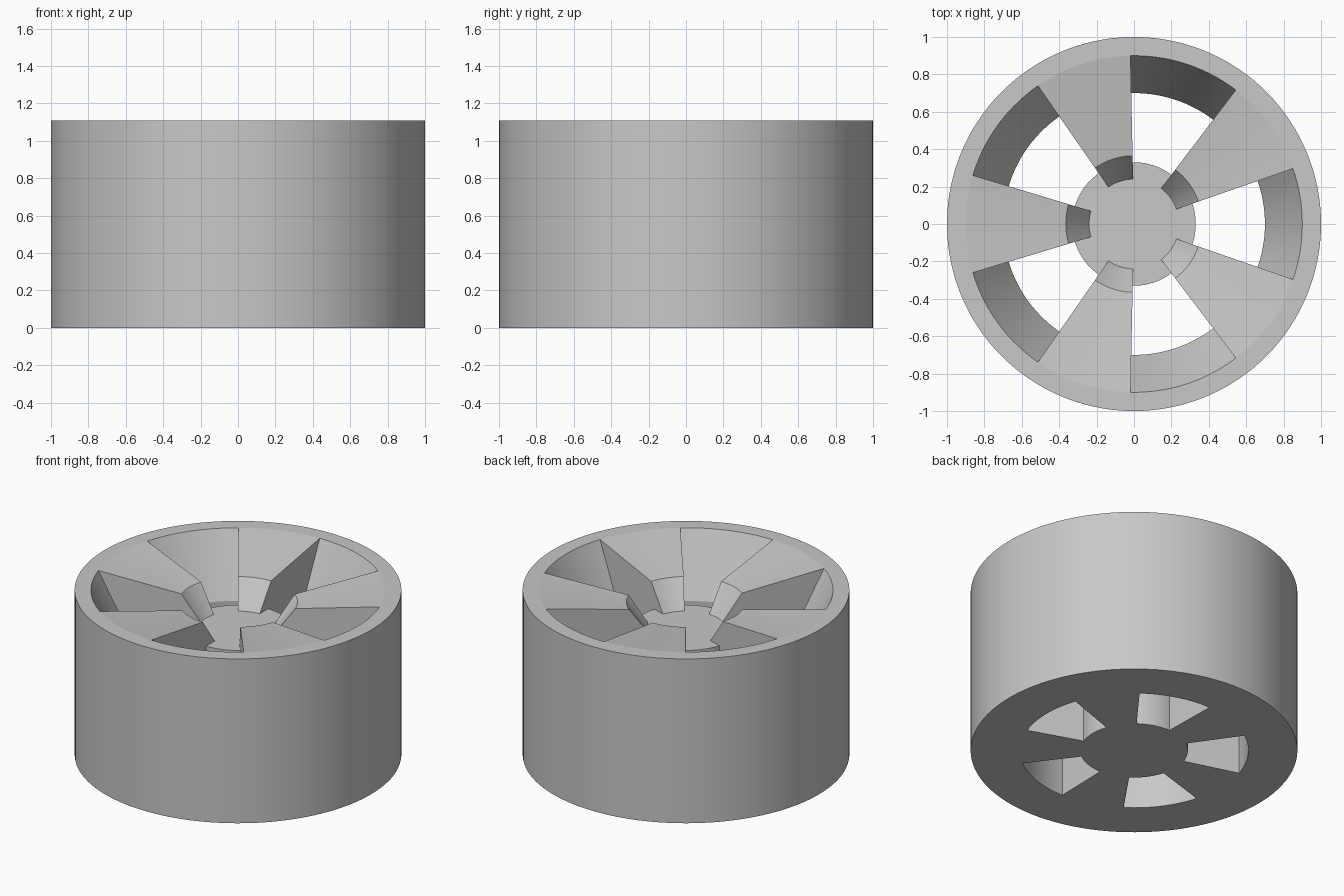
import bpy
import bmesh
from math import cos, sin, radians

cube = bpy.data.objects.get("Cube")
if cube:
    bpy.data.objects.remove(cube, do_unlink=True)

HEIGHT = 1.11
SPOKES = 5
HALF_WINDOW = radians(19.2)
PITCH = radians(360 / SPOKES)

# Key profile points as (radius, height)
axis_low, axis_top = (0, 0), (0, 0.855)
hub_low, hub_top = (0.33, 0), (0.33, 0.855)
spoke_foot, spoke_bend = (0.24, 0.855), (0.365, 1.03)
wall_low, wall_bend = (0.7, 0), (0.7, 0.71)
rim_in, rim_out, rim_low = (0.9, HEIGHT), (1, HEIGHT), (1, 0)

hub_profile = [axis_low, hub_low, hub_top, spoke_foot, axis_top]
ring_profile = [wall_low, rim_low, rim_out, rim_in, wall_bend, wall_low]
spoke_profile = [axis_low, hub_low, wall_low, rim_low, rim_out, rim_in,
                 spoke_bend, spoke_foot, axis_top]
side_profile = [hub_low, wall_low, wall_bend, rim_in,
                spoke_bend, spoke_foot, hub_top]

bm = bmesh.new()


def place(point, angle):
    r, z = point
    return bm.verts.new((r * cos(angle), r * sin(angle), z))


def sweep(profile, start, end, steps):
    """Revolve an open profile between two angles."""
    for i in range(steps):
        a = start + (end - start) * i / steps
        b = start + (end - start) * (i + 1) / steps
        for p, q in zip(profile, profile[1:]):
            corners = [(p, a), (q, a), (q, b), (p, b)]
            if p[0] == 0:
                corners.pop(3)
            elif q[0] == 0:
                corners.pop(2)
            bm.faces.new([place(*c) for c in corners])


# Alternate open windows and solid spokes around the axis
for n in range(SPOKES):
    left = n * PITCH - HALF_WINDOW
    right = n * PITCH + HALF_WINDOW
    sweep(hub_profile, left, right, 14)
    sweep(ring_profile, left, right, 14)
    sweep(spoke_profile, right, left + PITCH, 12)
    for angle in (left, right):
        bm.faces.new([place(p, angle) for p in side_profile])

bmesh.ops.remove_doubles(bm, verts=bm.verts, dist=0.0005)
bmesh.ops.recalc_face_normals(bm, faces=bm.faces)

mesh = bpy.data.meshes.new("wheel_rim")
bm.to_mesh(mesh)
bm.free()
wheel = bpy.data.objects.new("wheel_rim", mesh)
bpy.context.collection.objects.link(wheel)

# Plain grey finish
grey = bpy.data.materials.new("light_grey")
grey.use_nodes = True
colour = (0.58, 0.58, 0.58, 1)
grey.diffuse_color = colour
grey.node_tree.nodes["Principled BSDF"].inputs["Base Color"].default_value = colour
mesh.materials.append(grey)

bpy.ops.object.select_all(action="DESELECT")
wheel.select_set(True)
bpy.context.view_layer.objects.active = wheel
bpy.ops.object.shade_smooth_by_angle(angle=radians(6))
